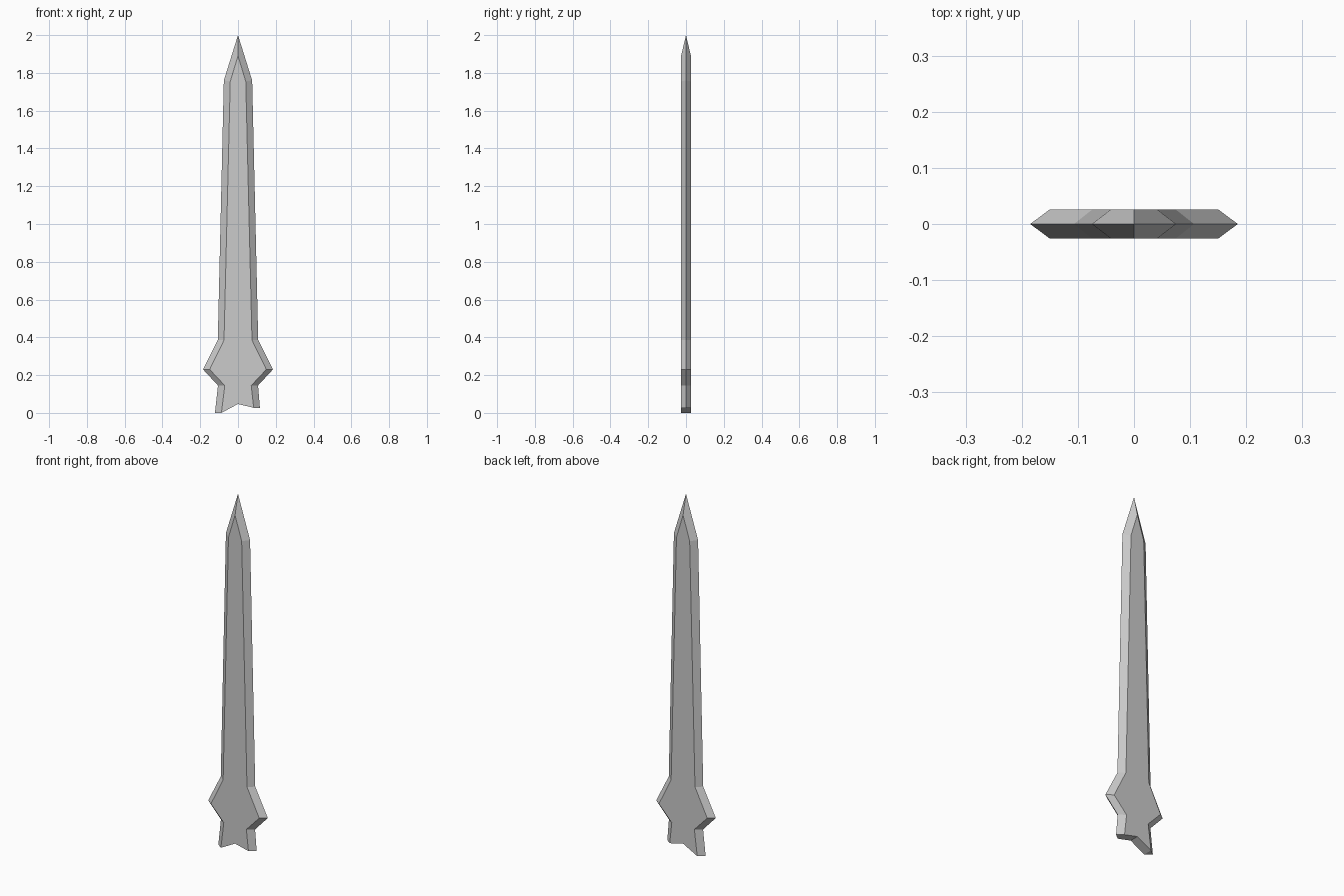
import bpy
import bmesh

if "Cube" in bpy.data.objects:
    bpy.data.objects.remove(bpy.data.objects["Cube"])

HALF_THICK = 0.026

# Right-hand profile from tip down: (edge x, edge z, face x, face z)
profile = [
    (0.075, 1.76, 0.041, 1.755),
    (0.107, 0.385, 0.074, 0.385),
    (0.185, 0.23, 0.15, 0.23),
    (0.106, 0.145, 0.07, 0.145),
]
# Uneven broken end on each side
ends = {1: (0.116, 0.026, 0.083, 0.027), -1: (0.122, 0.0, 0.088, 0.0)}

bm = bmesh.new()
tip = bm.verts.new((0, 0, 2.0))
ridge = {s: bm.verts.new((0, s * HALF_THICK, 1.89)) for s in (-1, 1)}
notch = {s: bm.verts.new((0, s * HALF_THICK, 0.047)) for s in (-1, 1)}

for side in (-1, 1):
    rows = profile + [ends[side]]
    edge = [tip] + [bm.verts.new((side * r[0], 0, r[1])) for r in rows]
    flats = {}
    for s in (-1, 1):
        flat = [ridge[s]] + [bm.verts.new((side * r[2], s * HALF_THICK, r[3])) for r in rows]
        flats[s] = flat
        # Sharpened bevels along the cutting edge
        for i in range(len(rows)):
            bm.faces.new((edge[i], edge[i + 1], flat[i + 1], flat[i]))
        # Flat half of the blade face
        bm.faces.new(flat + [notch[s]])
    # Closed broken end
    bm.faces.new((edge[-1], flats[-1][-1], flats[1][-1]))
    bm.faces.new((flats[-1][-1], notch[-1], notch[1], flats[1][-1]))

bmesh.ops.recalc_face_normals(bm, faces=bm.faces[:])
mesh = bpy.data.meshes.new("blade")
bm.to_mesh(mesh)
bm.free()
blade = bpy.data.objects.new("blade", mesh)
bpy.context.collection.objects.link(blade)
